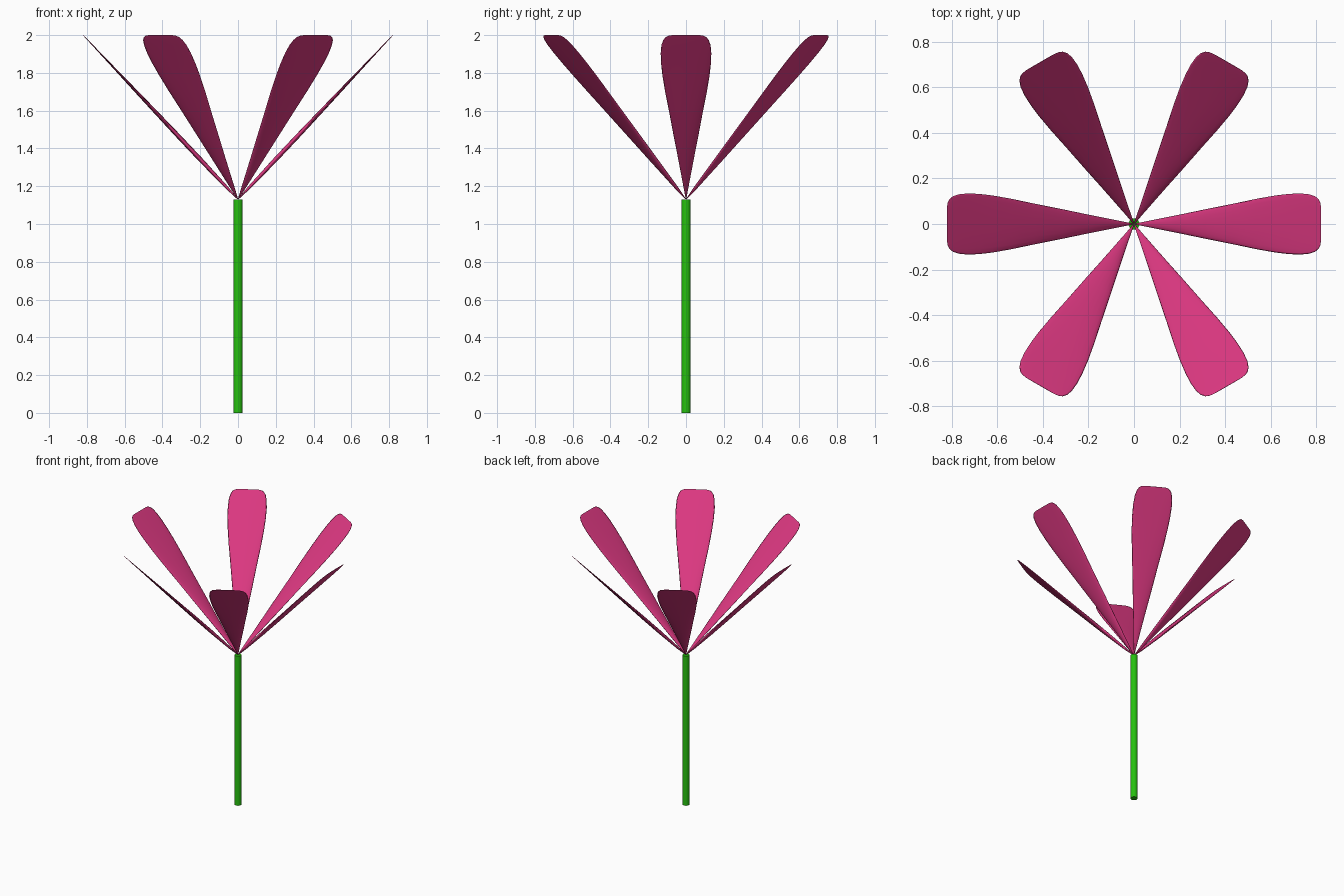
import bpy, bmesh, math
from mathutils import Vector

if "Cube" in bpy.data.objects:
    bpy.data.objects.remove(bpy.data.objects["Cube"])


def material(name, color):
    m = bpy.data.materials.new(name)
    m.diffuse_color = color
    m.use_nodes = True
    m.node_tree.nodes["Principled BSDF"].inputs["Base Color"].default_value = m.diffuse_color
    return m


pink = material("pink", (0.72, 0.04, 0.22, 1))
green = material("green", (0.02, 0.53, 0.005, 1))

# Stem
bpy.ops.mesh.primitive_cylinder_add(vertices=32, radius=0.024, depth=1.13, location=(0, 0, 0.565))
stem = bpy.context.object
stem.name = "stem"
stem.data.materials.append(green)
bpy.ops.object.shade_smooth_by_angle()

# Petal stations: distance out, half width, half thickness
PROFILE = [(0.004, 0.002, 0.002), (0.06, 0.013, 0.008), (0.2, 0.041, 0.012),
           (0.32, 0.066, 0.012), (0.44, 0.090, 0.010), (0.54, 0.111, 0.008),
           (0.62, 0.125, 0.006), (0.68, 0.132, 0.0045), (0.73, 0.134, 0.0035),
           (0.77, 0.130, 0.0025), (0.795, 0.121, 0.002), (0.81, 0.108, 0.0015),
           (0.817, 0.093, 0.0012), (0.82, 0.072, 0.001)]
SIDES = 20
SLOPE = (2.0 - 1.13) / 0.82


def petal_mesh():
    bm = bmesh.new()
    normal = Vector((-SLOPE, 0, 1)).normalized()
    rings = []
    for x, w, t in PROFILE:
        centre = Vector((x, 0, 1.13 + x * SLOPE))
        ring = []
        for i in range(SIDES):
            a = 2 * math.pi * i / SIDES
            ring.append(bm.verts.new(centre + Vector((0, w * math.cos(a), 0)) + normal * t * math.sin(a)))
        rings.append(ring)
    for a, b in zip(rings, rings[1:]):
        for i in range(SIDES):
            j = (i + 1) % SIDES
            bm.faces.new((a[i], a[j], b[j], b[i]))
    bm.faces.new(rings[0])
    bm.faces.new(rings[-1])
    bmesh.ops.recalc_face_normals(bm, faces=bm.faces)
    for f in bm.faces:
        f.smooth = len(f.verts) == 4
    me = bpy.data.meshes.new("petal")
    bm.to_mesh(me)
    bm.free()
    me.materials.append(pink)
    return me


# Six petals around the stem
mesh = petal_mesh()
for k in range(6):
    petal = bpy.data.objects.new(f"petal_{k + 1}", mesh)
    petal.rotation_euler.z = k * math.pi / 3
    bpy.context.collection.objects.link(petal)
